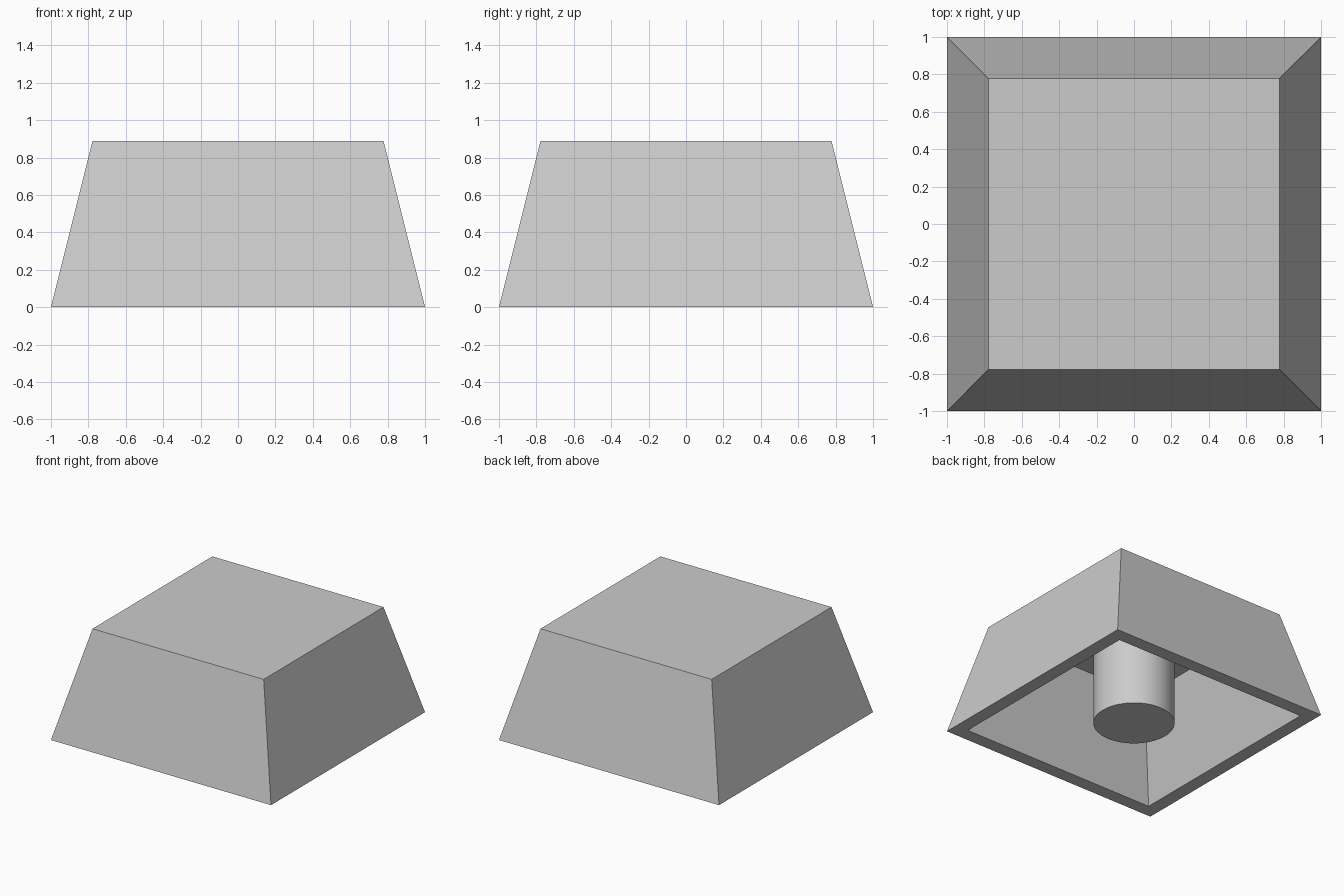
import bpy
import bmesh

cube = bpy.data.objects.get("Cube")
if cube:
    bpy.data.objects.remove(cube, do_unlink=True)

grey = bpy.data.materials.new("light grey plastic")
grey.use_nodes = True
colour = (0.6, 0.6, 0.6, 1)
grey.diffuse_color = colour
grey.node_tree.nodes["Principled BSDF"].inputs["Base Color"].default_value = colour

HEIGHT = 0.889
CEILING = 0.778


def square_ring(bm, half, z):
    corners = [(-1, -1), (1, -1), (1, 1), (-1, 1)]
    return [bm.verts.new((x * half, y * half, z)) for x, y in corners]


def bridge(bm, lower, upper):
    for i in range(4):
        j = (i + 1) % 4
        bm.faces.new((lower[i], lower[j], upper[j], upper[i]))


# Hollow tapered cap: outer walls, flat top, bottom rim and inner cavity
bm = bmesh.new()
outer_top = square_ring(bm, 0.778, HEIGHT)
outer_base = square_ring(bm, 1.0, 0)
inner_base = square_ring(bm, 0.889, 0)
inner_top = square_ring(bm, 0.667, CEILING)
bridge(bm, outer_base, outer_top)
bridge(bm, inner_base, outer_base)
bridge(bm, inner_top, inner_base)
bm.faces.new(outer_top)
bm.faces.new(inner_top)
bmesh.ops.recalc_face_normals(bm, faces=bm.faces)
mesh = bpy.data.meshes.new("cap_shell")
bm.to_mesh(mesh)
bm.free()
shell = bpy.data.objects.new("cap_shell", mesh)
bpy.context.collection.objects.link(shell)
mesh.materials.append(grey)

# Round stem hanging from the ceiling down to the rim plane
bpy.ops.mesh.primitive_cylinder_add(
    vertices=64, radius=0.306, depth=CEILING, location=(0, 0, CEILING / 2))
stem = bpy.context.object
stem.name = "stem"
stem.data.materials.append(grey)
bpy.ops.object.shade_smooth_by_angle()
